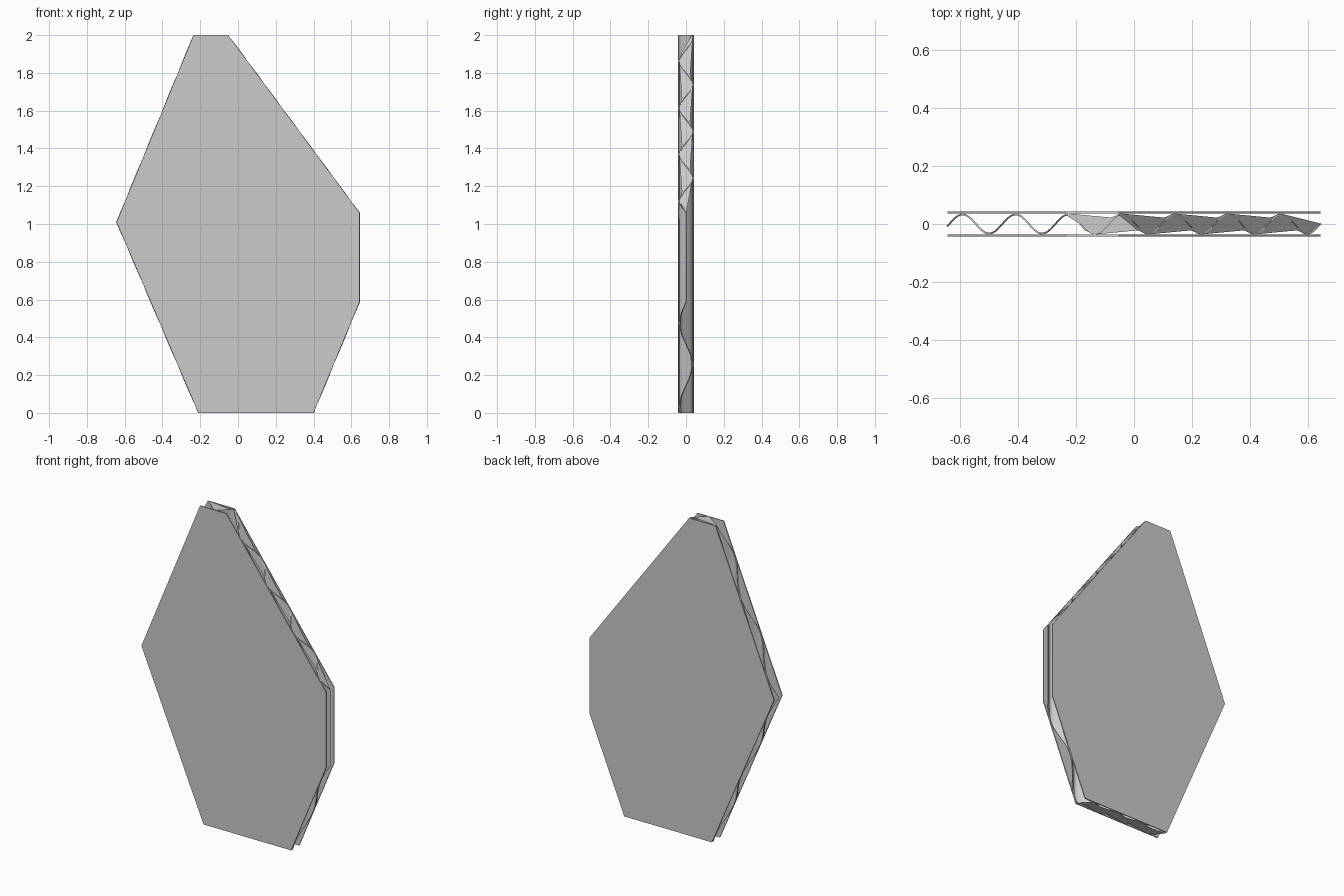
import bpy, bmesh, math
from mathutils import Vector

if "Cube" in bpy.data.objects:
    bpy.data.objects.remove(bpy.data.objects["Cube"])

OUTLINE = [(-0.21, 0), (0.40, 0), (0.643, 0.585), (0.643, 1.06),
           (-0.052, 2), (-0.235, 2), (-0.643, 1.01)]
PERIOD, PEAK, AMP = 0.1825, -0.59, 0.033


def wave(x):
    return AMP * math.cos(2 * math.pi * (x - PEAK) / PERIOD)


def finish(bm, name):
    me = bpy.data.meshes.new(name)
    bm.to_mesh(me)
    bm.free()
    ob = bpy.data.objects.new(name, me)
    bpy.context.collection.objects.link(ob)
    return ob


# Flat liner sheets, front and back
def liner(name, y, t=0.006):
    bm = bmesh.new()
    f = bm.faces.new([bm.verts.new((x, y, z)) for x, z in OUTLINE])
    r = bmesh.ops.extrude_face_region(bm, geom=[f])
    bmesh.ops.translate(bm, vec=(0, t, 0),
                        verts=[v for v in r["geom"] if isinstance(v, bmesh.types.BMVert)])
    bmesh.ops.recalc_face_normals(bm, faces=bm.faces)
    return finish(bm, name)


liner("front_liner", -0.043)
liner("back_liner", 0.037)

# Corrugated core: a wave strip trimmed to the outline
bm = bmesh.new()
n = 170
rows = []
for i in range(n + 1):
    x = -0.66 + 1.32 * i / n
    rows.append([bm.verts.new((x, wave(x), z)) for z in (-0.1, 2.1)])
for a, b in zip(rows, rows[1:]):
    bm.faces.new((a[0], b[0], b[1], a[1]))
for (x0, z0), (x1, z1) in zip(OUTLINE, OUTLINE[1:] + OUTLINE[:1]):
    bmesh.ops.bisect_plane(bm, geom=bm.verts[:] + bm.edges[:] + bm.faces[:],
                           plane_co=Vector((x0, 0, z0)),
                           plane_no=Vector((z1 - z0, 0, x0 - x1)),
                           clear_outer=True)
core = finish(bm, "corrugated_core")
mod = core.modifiers.new("thickness", "SOLIDIFY")
mod.thickness, mod.offset = 0.006, 0
bpy.context.view_layer.objects.active = core
core.select_set(True)
bpy.ops.object.modifier_apply(modifier="thickness")
bpy.ops.object.shade_smooth_by_angle(angle=math.radians(40))


# Ragged caps bridging the flutes along the cut edges
def chords(x0, x1, first, side):
    pts = [(x0, wave(x0))]
    for k in range(9):
        p = first + k * PERIOD
        for x, y in ((p, 0.036), (p + PERIOD * 0.8, 0.022)):
            if x0 < x < x1:
                pts.append((x, side * y))
    return pts


def cap(name, x0, x1, z_at, lower=None):
    upper = chords(x0, x1, PEAK, 1)
    lower = lower or chords(x0, x1, PEAK + PERIOD / 2, -1)
    loop = lower + [(x1, wave(x1))] + upper[:0:-1]
    bm = bmesh.new()
    f = bm.faces.new([bm.verts.new((x, y, z_at(x))) for x, y in loop])
    bmesh.ops.triangulate(bm, faces=[f])
    return finish(bm, name)


cap("slope_cap", -0.052, 0.643, lambda x: 2 - (x + 0.052) * 0.94 / 0.695)
xs = [-0.235 + 0.183 * i / 20 for i in range(20)]
cap("top_cap", -0.235, -0.052, lambda x: 2, [(x, wave(x)) for x in xs])
base = cap("bottom_cap", -0.21, 0.40, lambda x: 0)
base.data.flip_normals()
